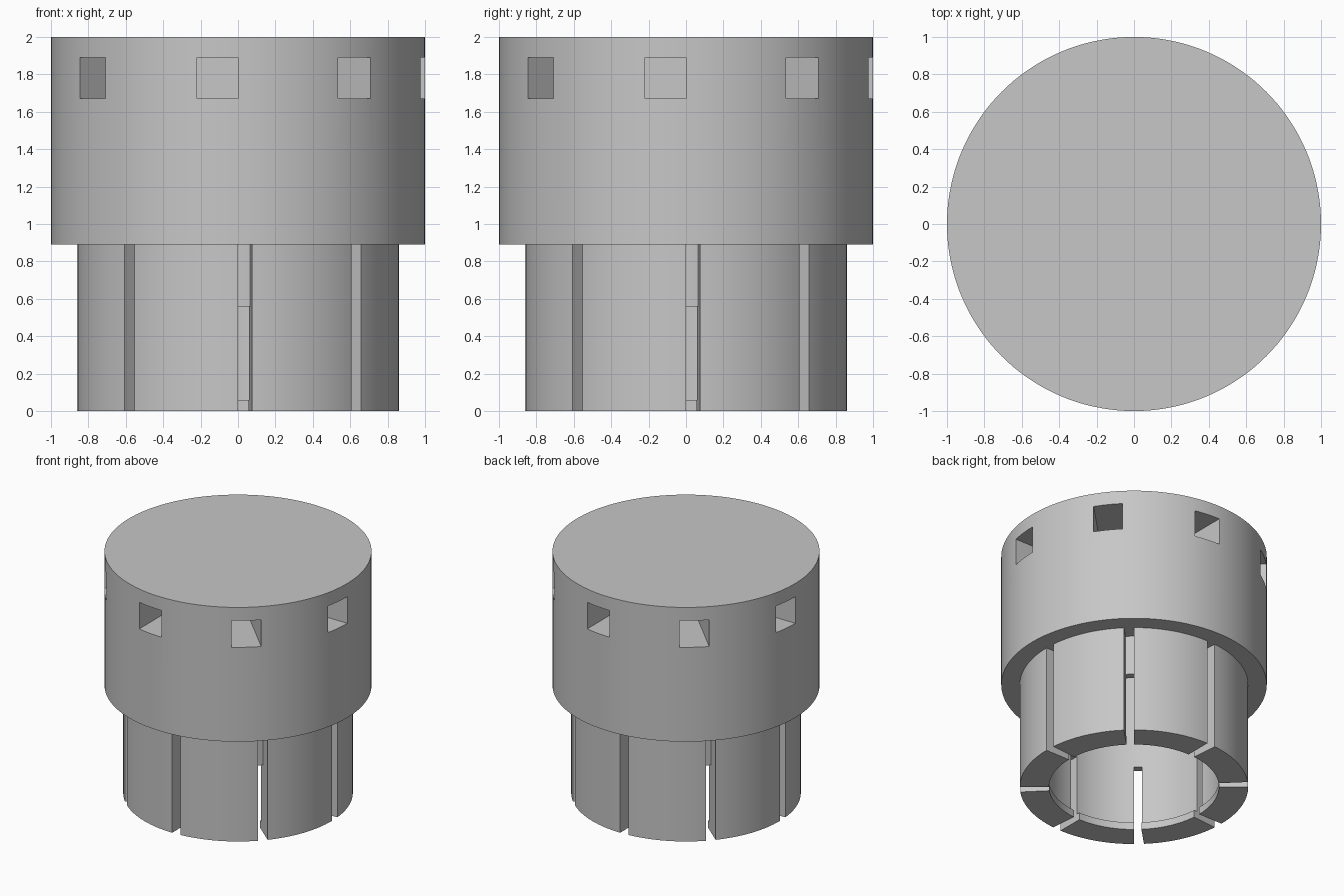
import bpy
import bmesh
from math import radians, cos, sin
from mathutils import Matrix, Vector

old = bpy.data.objects.get("Cube")
if old:
    bpy.data.objects.remove(old, do_unlink=True)

grey = bpy.data.materials.new("plain_grey")
grey.use_nodes = True
colour = (0.57, 0.57, 0.57, 1)
grey.diffuse_color = colour
grey.node_tree.nodes["Principled BSDF"].inputs["Base Color"].default_value = colour

COUNT = 8
STEP = 360 / COUNT
SLOT = 5                       # slot width in degrees
OUTER, GROOVE, BORE, LIP = 0.86, 0.73, 0.67, 0.64
SHOULDER, LEDGE, LIP_TOP = 0.89, 0.56, 0.06


def make_object(name, bm):
    bmesh.ops.remove_doubles(bm, verts=bm.verts, dist=1e-5)
    bmesh.ops.recalc_face_normals(bm, faces=bm.faces)
    mesh = bpy.data.meshes.new(name)
    bm.to_mesh(mesh)
    bm.free()
    mesh.materials.append(grey)
    ob = bpy.data.objects.new(name, mesh)
    bpy.context.collection.objects.link(ob)
    return ob


def sweep(bm, profile, start, angle, steps, closed):
    """Turn an (r, z) profile about the z axis, starting at an angle."""
    a = radians(start)
    verts = [bm.verts.new((r * cos(a), r * sin(a), z)) for r, z in profile]
    pairs = list(zip(verts, verts[1:]))
    if closed:
        pairs.append((verts[-1], verts[0]))
    edges = [bm.edges.new(p) for p in pairs]
    bmesh.ops.spin(bm, geom=verts + edges, cent=(0, 0, 0), axis=(0, 0, 1),
                   angle=radians(angle), steps=steps)


def smooth(ob):
    bpy.ops.object.select_all(action="DESELECT")
    ob.select_set(True)
    bpy.context.view_layer.objects.active = ob
    bpy.ops.object.shade_smooth_by_angle(angle=radians(30))


# Cap with the inner sleeve hanging below it
bm = bmesh.new()
sweep(bm, [(0, 2), (1, 2), (1, SHOULDER), (GROOVE, SHOULDER), (GROOVE, LEDGE),
           (BORE, LEDGE), (BORE, 1.5), (0, 1.5)], -90, 360, 144, False)
cap = make_object("cap", bm)

# Square pockets around the cap, one edge of each on a radial plane
bm = bmesh.new()
for i in range(COUNT):
    box = (Matrix.Rotation(radians(i * STEP), 4, "Z")
           @ Matrix.Translation(Vector((-0.11, -0.85, 1.78)))
           @ Matrix.Diagonal((0.22, 0.7, 0.22, 1)))
    bmesh.ops.create_cube(bm, size=1, matrix=box)
cutter = make_object("pocket_cutter", bm)
cutter.hide_render = True
cut = cap.modifiers.new("pockets", "BOOLEAN")
cut.operation = "DIFFERENCE"
cut.solver = "EXACT"
cut.object = cutter
bpy.context.view_layer.update()
graph = bpy.context.evaluated_depsgraph_get()
cut_mesh = bpy.data.meshes.new_from_object(cap.evaluated_get(graph))
cap.modifiers.clear()
cap.data = cut_mesh
bpy.data.objects.remove(cutter, do_unlink=True)
smooth(cap)

# Ring of curved fingers with narrow slots between them
finger = [(OUTER, 0), (OUTER, SHOULDER), (GROOVE, SHOULDER), (GROOVE, LEDGE),
          (BORE, LEDGE), (BORE, LIP_TOP), (LIP, LIP_TOP), (LIP, 0)]
bm = bmesh.new()
for i in range(COUNT):
    sweep(bm, finger, -90 + SLOT + i * STEP, STEP - SLOT, 16, True)
bmesh.ops.holes_fill(bm, edges=bm.edges, sides=0)
fingers = make_object("finger_ring", bm)
smooth(fingers)
